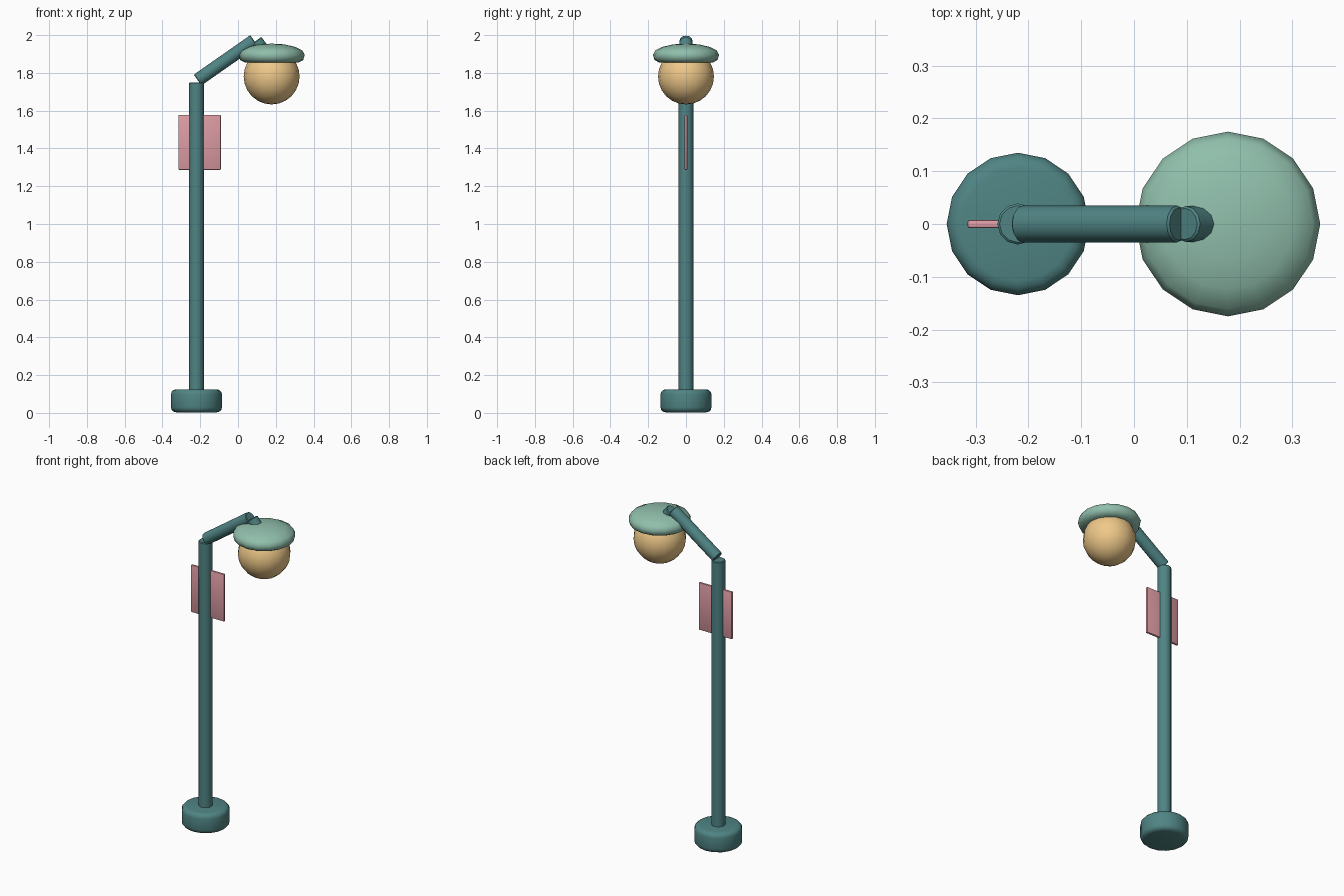
import bpy, bmesh, math
from mathutils import Vector, Matrix

if "Cube" in bpy.data.objects:
    bpy.data.objects.remove(bpy.data.objects["Cube"])


def material(name, rgb):
    m = bpy.data.materials.new(name)
    m.diffuse_color = (*rgb, 1)
    m.use_nodes = True
    m.node_tree.nodes["Principled BSDF"].inputs["Base Color"].default_value = m.diffuse_color
    return m


TEAL = material("teal_metal", (0.08, 0.23, 0.23))
MINT = material("mint_shade", (0.28, 0.52, 0.41))
GLOW = material("warm_glass", (0.86, 0.58, 0.25))
PINK = material("pink_sign", (0.72, 0.33, 0.37))


def finish(bm, name, mat, angle=40):
    bmesh.ops.recalc_face_normals(bm, faces=bm.faces[:])
    me = bpy.data.meshes.new(name)
    bm.to_mesh(me)
    bm.free()
    me.materials.append(mat)
    ob = bpy.data.objects.new(name, me)
    bpy.context.collection.objects.link(ob)
    bpy.ops.object.select_all(action='DESELECT')
    ob.select_set(True)
    bpy.context.view_layer.objects.active = ob
    bpy.ops.object.shade_smooth_by_angle(angle=math.radians(angle))
    return ob


def rod(name, a, b, radius, sides, bevel, segments, mat):
    """Cylinder from a to b with bevelled end rims."""
    a, b = Vector(a), Vector(b)
    axis = b - a
    bm = bmesh.new()
    bmesh.ops.create_cone(bm, cap_ends=True, segments=sides, radius1=radius,
                          radius2=radius, depth=axis.length)
    rims = [e for e in bm.edges if abs(e.verts[0].co.z - e.verts[1].co.z) < 1e-5]
    bmesh.ops.bevel(bm, geom=rims, offset=bevel, segments=segments,
                    profile=0.5, affect='EDGES')
    turn = axis.to_track_quat('Z', 'Y').to_matrix().to_4x4()
    bm.transform(Matrix.Translation((a + b) / 2) @ turn)
    return finish(bm, name, mat)


# Foot, pole and bent arm
POLE_X, LAMP_X = -0.22, 0.178
rod("base", (POLE_X, 0, 0.003), (POLE_X, 0, 0.125), 0.135, 16, 0.027, 3, TEAL)
rod("pole", (POLE_X, 0, 0.06), (POLE_X, 0, 1.75), 0.039, 12, 0.004, 1, TEAL)
rod("arm", (-0.214, 0, 1.762), (0.085, 0, 1.971), 0.035, 12, 0.004, 1, TEAL)
rod("arm_tip", (0.096, 0, 1.97), (0.165, 0, 1.88), 0.034, 12, 0.004, 1, TEAL)

# Lamp shade: flattened dome with a flat underside
profile = [(0, 1.955), (0.067, 1.951), (0.124, 1.938), (0.162, 1.919),
           (0.175, 1.896), (0.167, 1.868), (0.14, 1.854), (0, 1.854)]
bm = bmesh.new()
verts = [bm.verts.new((r, 0, z)) for r, z in profile]
edges = [bm.edges.new(p) for p in zip(verts, verts[1:])]
bmesh.ops.spin(bm, geom=verts + edges, cent=(0, 0, 0), axis=(0, 0, 1),
               angle=math.tau, steps=16, use_duplicate=False)
bmesh.ops.remove_doubles(bm, verts=bm.verts[:], dist=1e-4)
bm.transform(Matrix.Translation((LAMP_X, 0, 0)))
finish(bm, "lamp_shade", MINT, 50)

# Glass globe
bm = bmesh.new()
bmesh.ops.create_uvsphere(bm, u_segments=16, v_segments=12, radius=0.148)
bm.transform(Matrix.Translation((LAMP_X, 0, 1.781)))
finish(bm, "lamp_globe", GLOW)

# Sign panel through the pole
bm = bmesh.new()
bmesh.ops.create_cube(bm, size=1)
bm.transform(Matrix.Translation((-0.203, 0, 1.432)) @ Matrix.Diagonal((0.225, 0.015, 0.29, 1)))
bmesh.ops.bevel(bm, geom=bm.edges[:], offset=0.004, segments=2, profile=0.5, affect='EDGES')
finish(bm, "sign_panel", PINK)
